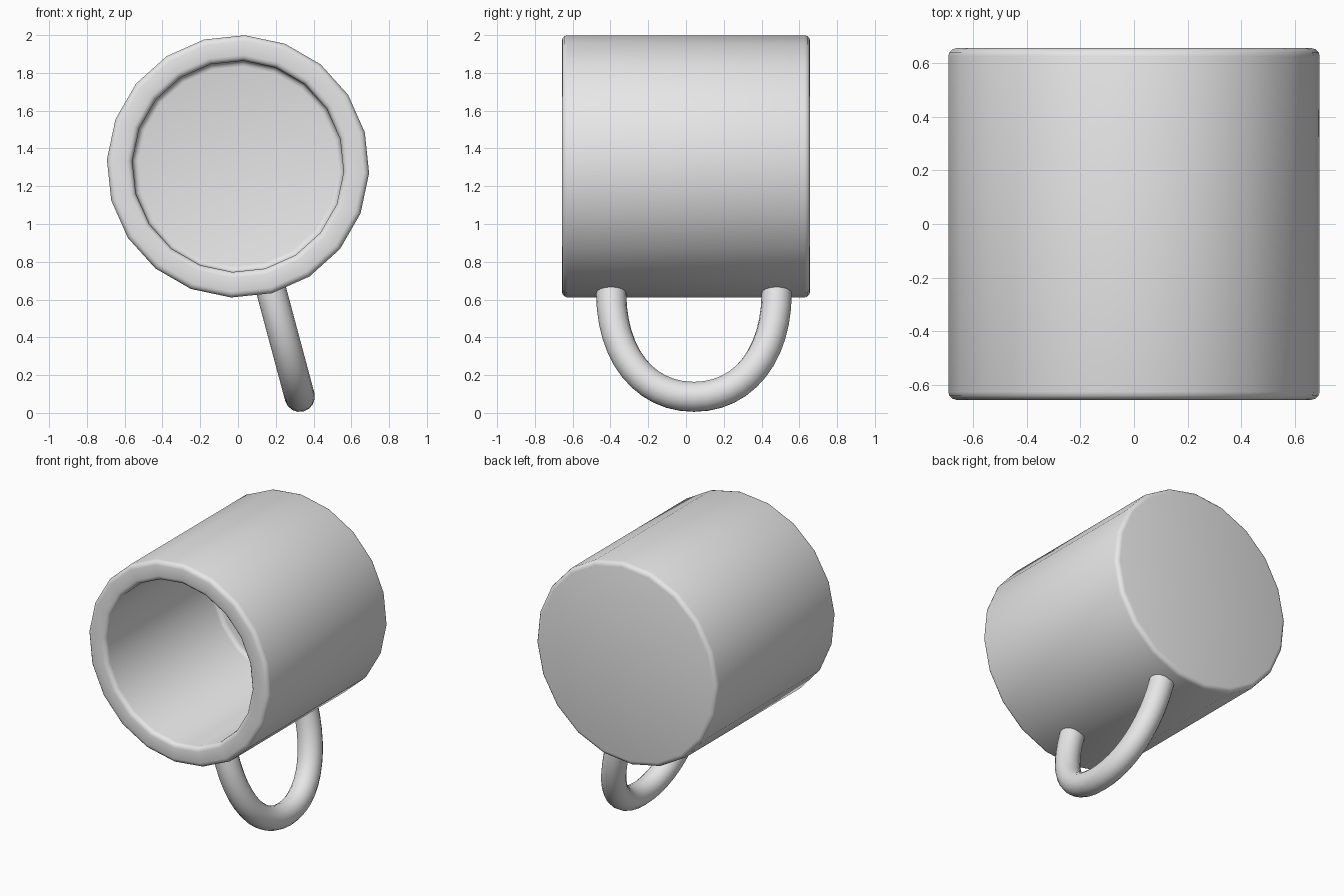
import bpy, bmesh
from math import cos, sin, tau, radians
from mathutils import Vector

cube = bpy.data.objects.get("Cube")
if cube:
    bpy.data.objects.remove(cube, do_unlink=True)

SIDES = 20
CENTRE = Vector((0, 0, 1.305))
TILT = radians(-15)          # roll of the mug as it lies on its side

grey = bpy.data.materials.new("plain grey")
grey.use_nodes = True
grey.diffuse_color = (0.8, 0.8, 0.8, 1)
grey.node_tree.nodes["Principled BSDF"].inputs["Base Color"].default_value = (0.8, 0.8, 0.8, 1)


def place(obj):
    """Link, colour and roll a part about the mug's axis."""
    bpy.context.collection.objects.link(obj)
    obj.data.materials.append(grey)
    obj.location = CENTRE
    obj.rotation_euler.y = TILT
    bpy.ops.object.select_all(action='DESELECT')
    obj.select_set(True)
    bpy.context.view_layer.objects.active = obj


# Cup: base, outer wall, rim, inner wall and inner floor, with softened edges
bm = bmesh.new()
profile = [(0.695, 0.657), (0.695, -0.657), (0.56, -0.657), (0.56, 0.52)]
rings = [[bm.verts.new((r * cos(tau * i / SIDES), y, r * sin(tau * i / SIDES)))
          for i in range(SIDES)] for r, y in profile]
for a, b in zip(rings, rings[1:]):
    for i in range(SIDES):
        j = (i + 1) % SIDES
        bm.faces.new((a[i], a[j], b[j], b[i]))
bm.faces.new(rings[0])
bm.faces.new(rings[-1])
bmesh.ops.recalc_face_normals(bm, faces=bm.faces)
mesh = bpy.data.meshes.new("cup")
bm.to_mesh(mesh)
bm.free()
cup = bpy.data.objects.new("cup", mesh)
place(cup)
bevel = cup.modifiers.new("soft edges", 'BEVEL')
bevel.width = 0.03
bevel.segments = 3
bevel.limit_method = 'ANGLE'
bevel.angle_limit = radians(40)
bpy.ops.object.modifier_apply(modifier=bevel.name)
bpy.ops.object.shade_smooth_by_angle(angle=radians(40))

# Handle: round tube swept along a U, its ends buried in the cup wall
MID, HALF, ROOT, REACH = 0.042, 0.438, 0.69, 1.263
curve = bpy.data.curves.new("handle", 'CURVE')
curve.dimensions = '3D'
curve.bevel_depth = 0.08
curve.bevel_resolution = 6
curve.resolution_u = 12
curve.use_fill_caps = True
down = Vector((0, 0, -0.6 * (REACH - ROOT)))
along = Vector((0, 0.6 * HALF, 0))
stub = Vector((0, 0, -0.02))
points = [
    (Vector((0, MID - HALF, -0.62)), stub, stub),
    (Vector((0, MID - HALF, -ROOT)), stub, down),
    (Vector((0, MID, -REACH)), along, along),
    (Vector((0, MID + HALF, -ROOT)), -down, -stub),
    (Vector((0, MID + HALF, -0.62)), -stub, -stub),
]
spline = curve.splines.new('BEZIER')
spline.bezier_points.add(len(points) - 1)
for p, (co, before, after) in zip(spline.bezier_points, points):
    p.handle_left_type = p.handle_right_type = 'FREE'
    p.co, p.handle_left, p.handle_right = co, co - before, co + after
handle = bpy.data.objects.new("handle", curve)
place(handle)
bpy.ops.object.convert(target='MESH')
bpy.ops.object.shade_smooth_by_angle(angle=radians(40))
